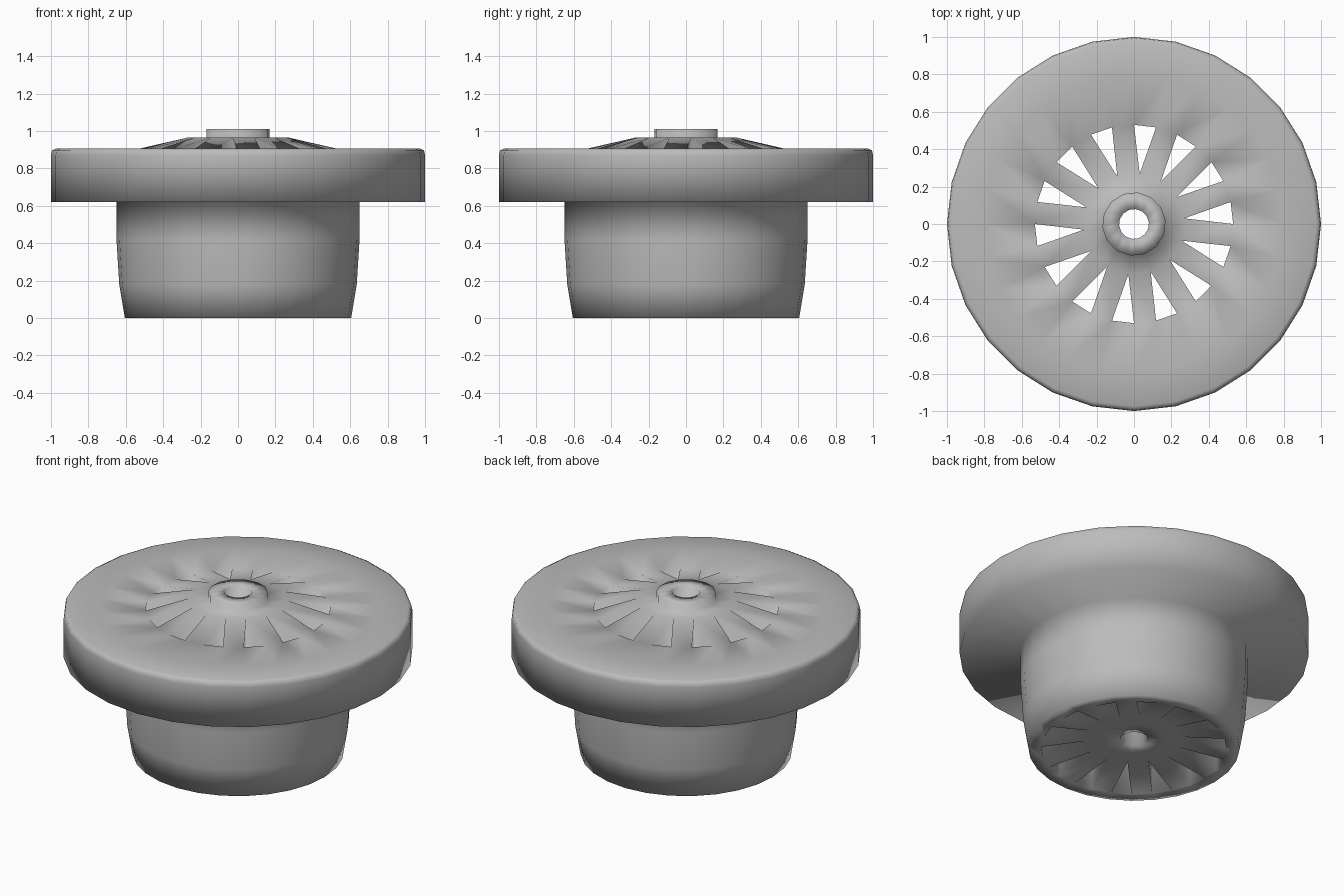
import bpy, bmesh
from math import sin, cos, tau

cube = bpy.data.objects.get("Cube")
if cube:
    bpy.data.objects.remove(cube, do_unlink=True)

SLOTS = 14
SIDES = SLOTS * 2

grey = bpy.data.materials.new("plain_grey")
grey.use_nodes = True
colour = (0.5, 0.5, 0.5, 1)
grey.diffuse_color = colour
grey.node_tree.nodes["Principled BSDF"].inputs["Base Color"].default_value = colour

bm = bmesh.new()


def ring(radius, z, count, offset=0.0):
    """Ring of vertices running clockwise from the back."""
    turns = [(i + offset) / count * tau for i in range(count)]
    return [bm.verts.new((radius * sin(t), radius * cos(t), z)) for t in turns]


def bridge(rings):
    """Join each ring to the next with a band of quads."""
    for a, b in zip(rings, rings[1:]):
        for i in range(len(a)):
            j = (i + 1) % len(a)
            bm.faces.new((a[i], a[j], b[j], b[i]))


# Outer shell: flat lid, rounded lip, flange wall, underside and tapered body
shell_profile = [(0.53, 0.905), (0.80, 0.905), (0.975, 0.905), (0.995, 0.895),
                 (1.0, 0.87), (1.0, 0.62), (0.65, 0.62), (0.65, 0.42),
                 (0.635, 0.18), (0.605, 0.0), (0.53, 0.0)]
shell = [ring(r, z, SIDES) for r, z in shell_profile]
bridge(shell)

# Hub: raised collar with a bore running right through
hub_profile = [(0.27, 0.965), (0.17, 0.965), (0.17, 1.01), (0.08, 1.01),
               (0.08, 0.06), (0.17, 0.06), (0.27, 0.06)]
hub = [ring(r, z, SLOTS, 0.25) for r, z in hub_profile]
bridge(hub)

# Spokes above and below, with triangular slots passing between them
top, base = shell[0], shell[-1]
tip_top, tip_base = hub[0], hub[-1]
for k in range(SLOTS):
    a, b, c = 2 * k, 2 * k + 1, (2 * k + 2) % SIDES
    n = (k + 1) % SLOTS
    bm.faces.new((top[b], top[c], tip_top[n], tip_top[k]))
    bm.faces.new((base[b], base[c], tip_base[n], tip_base[k]))
    upper = (top[a], top[b], tip_top[k])
    lower = (base[a], base[b], tip_base[k])
    for i in range(3):
        j = (i + 1) % 3
        bm.faces.new((upper[i], upper[j], lower[j], lower[i]))

bmesh.ops.recalc_face_normals(bm, faces=bm.faces)
for face in bm.faces:
    face.smooth = True

mesh = bpy.data.meshes.new("slotted_flanged_plug")
bm.to_mesh(mesh)
bm.free()
mesh.materials.append(grey)
plug = bpy.data.objects.new("slotted_flanged_plug", mesh)
bpy.context.collection.objects.link(plug)
